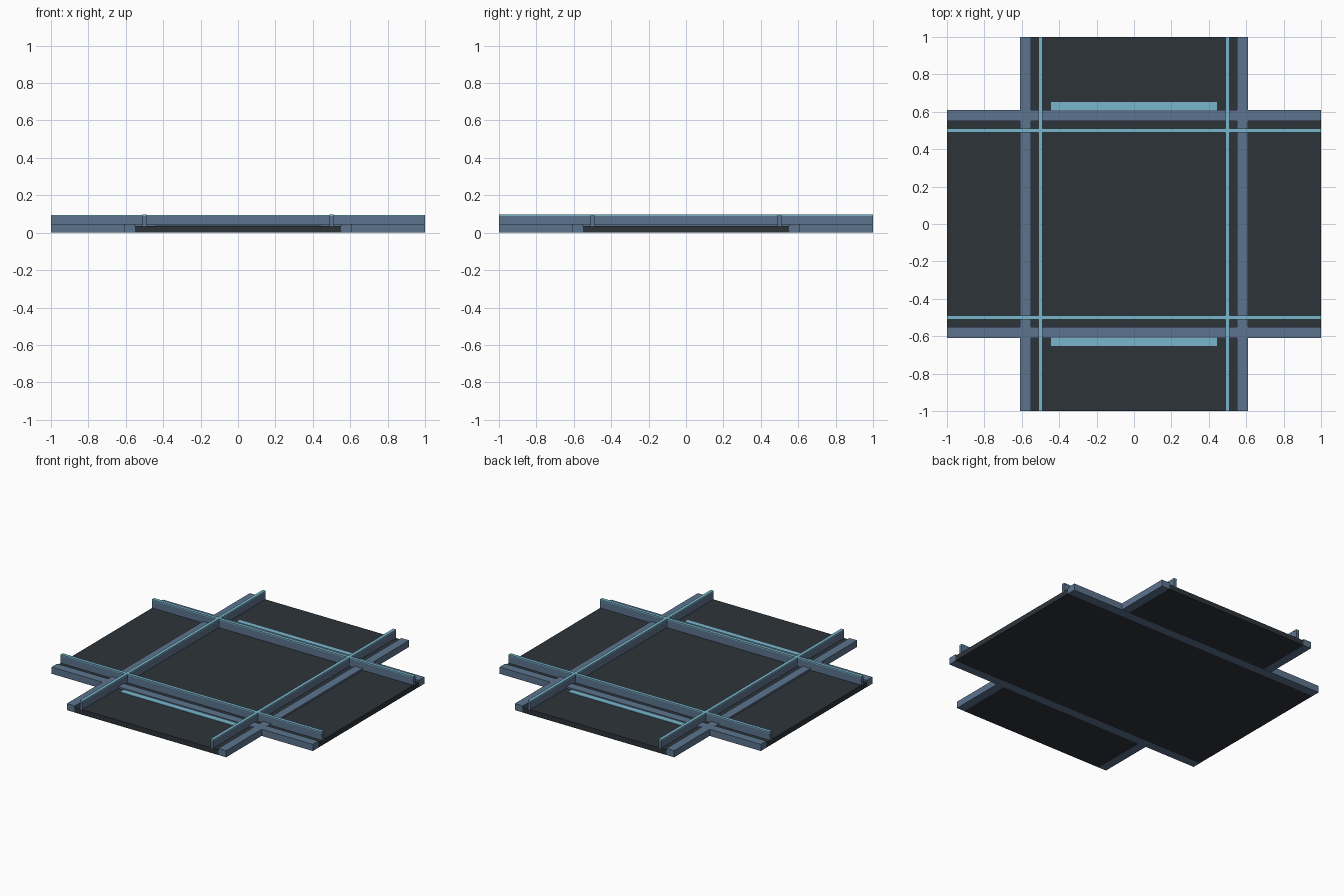
import bpy
import bmesh
from mathutils import Matrix, Vector

cube = bpy.data.objects.get("Cube")
if cube:
    bpy.data.objects.remove(cube, do_unlink=True)


def material(name, colour):
    mat = bpy.data.materials.new(name)
    mat.use_nodes = True
    mat.diffuse_color = (*colour, 1)
    mat.node_tree.nodes["Principled BSDF"].inputs["Base Color"].default_value = (*colour, 1)
    return mat


charcoal = material("charcoal floor", (0.026, 0.034, 0.042))
steel = material("steel blue", (0.107, 0.174, 0.27))
cyan = material("pale cyan", (0.188, 0.468, 0.604))


def bar(name, mat, along, length, offset, width, bottom, top):
    """Box running along x or y, shifted sideways by offset."""
    size = (length, width) if along == "x" else (width, length)
    place = (0, offset) if along == "x" else (offset, 0)
    bm = bmesh.new()
    bmesh.ops.create_cube(bm, size=1, matrix=Matrix.LocRotScale(
        None, None, Vector((*size, top - bottom))))
    mesh = bpy.data.meshes.new(name)
    bm.to_mesh(mesh)
    bm.free()
    mesh.materials.append(mat)
    obj = bpy.data.objects.new(name, mesh)
    obj.location = (*place, (bottom + top) / 2)
    bpy.context.collection.objects.link(obj)


FLOOR = 0.035
# The two crossing decks differ by a hair so no faces coincide
for along, base in (("x", 0.0005), ("y", 0.001)):
    bar(f"floor_{along}", charcoal, along, 2, 0, 1.1, base, FLOOR + base)
    for side, sign in (("positive", 1), ("negative", -1)):
        tag = f"{along}_{side}"
        curb_base = base - 0.0005 if along == "x" else base + 0.0005
        # Low kerb at the deck edge
        bar(f"kerb_{tag}", steel, along, 2, sign * 0.58, 0.06, curb_base, 0.046 + base)
        # Upright guard rail and its bright cap
        bar(f"rail_{tag}", steel, along, 2, sign * 0.5, 0.02, FLOOR - 0.003, 0.088)
        bar(f"rail_cap_{tag}", cyan, along, 2, sign * 0.5, 0.022, 0.088, 0.095 + base)

# Flat light strips on the front and back arms
for name, sign in (("back", 1), ("front", -1)):
    bar(f"light_strip_{name}", cyan, "x", 0.89, sign * 0.63, 0.045, FLOOR, 0.039)
